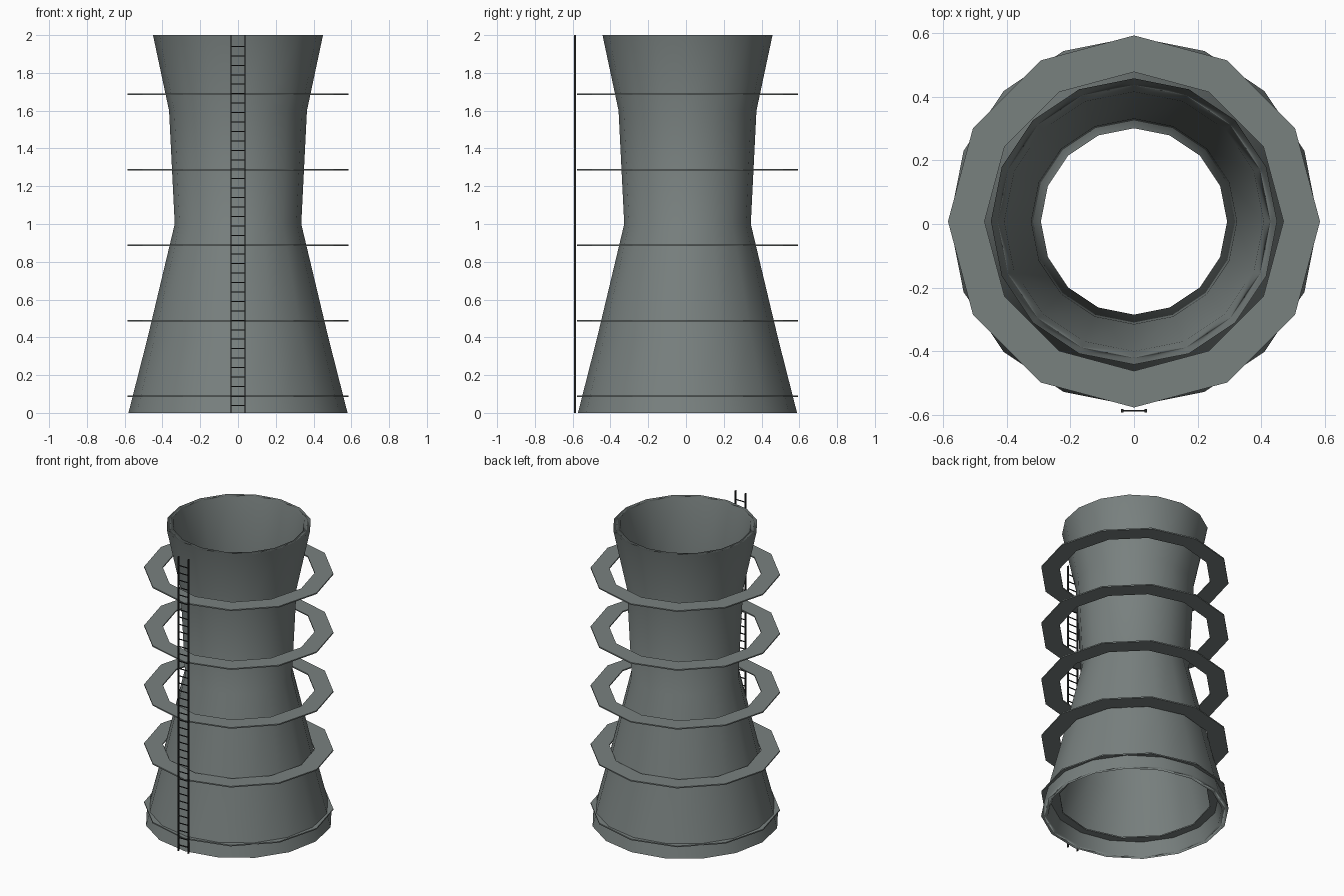
import bpy
import bmesh
from math import cos, sin, tau
from mathutils import Matrix, Vector

cube = bpy.data.objects.get("Cube")
if cube:
    bpy.data.objects.remove(cube, do_unlink=True)

AXIS_Y = 0.008   # tower axis, shifted back to leave room for the ladder
WALL = 0.042


def make_material(name, color):
    mat = bpy.data.materials.new(name)
    mat.use_nodes = True
    mat.diffuse_color = color
    mat.node_tree.nodes["Principled BSDF"].inputs["Base Color"].default_value = color
    return mat


concrete = make_material("grey concrete", (0.19, 0.218, 0.213, 1))
dark_metal = make_material("dark metal", (0.02, 0.022, 0.022, 1))


def finish(bm, name, mat):
    bmesh.ops.recalc_face_normals(bm, faces=bm.faces)
    mesh = bpy.data.meshes.new(name)
    bm.to_mesh(mesh)
    bm.free()
    mesh.materials.append(mat)
    obj = bpy.data.objects.new(name, mesh)
    bpy.context.collection.objects.link(obj)
    return obj


def lathe(name, profile, sides, mat):
    """Turn a closed (radius, height) profile around the tower axis."""
    bm = bmesh.new()
    loops = []
    for i in range(sides):
        a = tau * i / sides
        loops.append([bm.verts.new((r * cos(a), r * sin(a) + AXIS_Y, z))
                      for r, z in profile])
    n = len(profile)
    for i in range(sides):
        here, there = loops[i], loops[(i + 1) % sides]
        for j in range(n):
            k = (j + 1) % n
            bm.faces.new((here[j], there[j], there[k], here[k]))
    return finish(bm, name, mat)


def add_box(bm, center, size):
    bmesh.ops.create_cube(bm, size=1, matrix=Matrix.Translation(center)
                          @ Matrix.Diagonal(Vector(size)).to_4x4())


# Tower shell: waisted wall, open at both ends
outer = [(0.58, 0), (0.478, 0.4), (0.335, 1), (0.365, 1.6), (0.45, 2)]
inner = [(r - WALL, z) for r, z in reversed(outer)]
tower = lathe("tower_shell", outer + inner, 16, concrete)
for poly in tower.data.polygons:
    poly.use_smooth = True
# Large wall faces dominate the shading at the rims
weighted = tower.modifiers.new("wall_shading", "WEIGHTED_NORMAL")
weighted.mode = "FACE_AREA"
weighted.weight = 100

# Five flat walkway rings
for i in range(5):
    z = 0.087 + 0.4 * i
    low, high = z - 0.004, z + 0.004
    lathe(f"walkway_ring_{i + 1}",
          [(0.585, low), (0.585, high), (0.47, high), (0.47, low)], 12, concrete)

# Ladder in front: two rails and evenly spaced rungs
bm = bmesh.new()
for side in (-1, 1):
    add_box(bm, (side * 0.037, -0.587, 1), (0.007, 0.011, 2))
for i in range(39):
    add_box(bm, (0, -0.587, 0.04 + 0.05 * i), (0.07, 0.005, 0.005))
finish(bm, "ladder", dark_metal)
